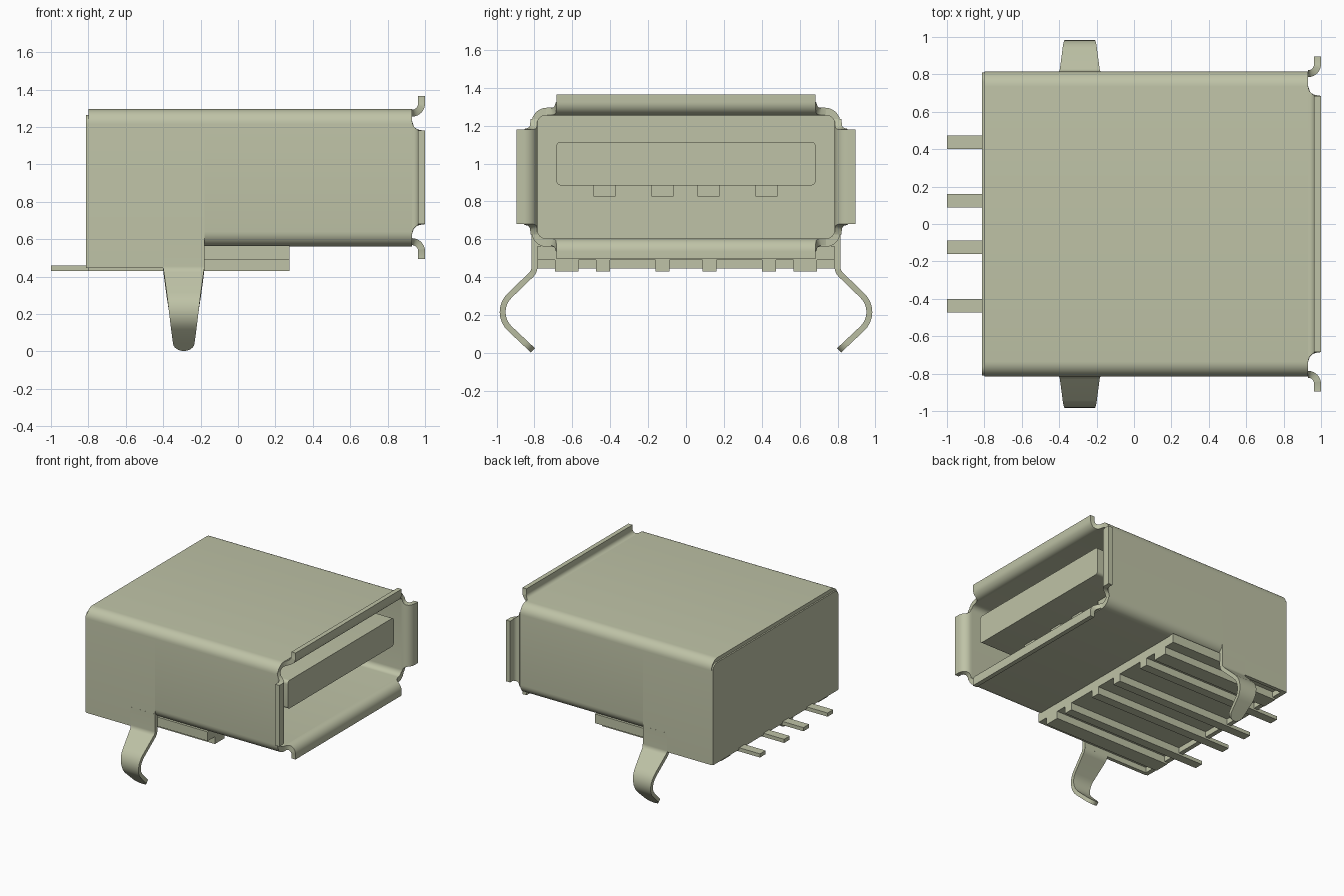
import bpy, bmesh, math
from mathutils import Vector

cube = bpy.data.objects.get("Cube")
if cube:
    bpy.data.objects.remove(cube, do_unlink=True)

metal = bpy.data.materials.new("pale olive grey")
metal.use_nodes = True
COLOUR = (0.52, 0.545, 0.385, 1)
metal.diffuse_color = COLOUR
metal.node_tree.nodes["Principled BSDF"].inputs["Base Color"].default_value = COLOUR


def finish(name, bm):
    bmesh.ops.recalc_face_normals(bm, faces=bm.faces[:])
    mesh = bpy.data.meshes.new(name)
    bm.to_mesh(mesh)
    bm.free()
    mesh.materials.append(metal)
    obj = bpy.data.objects.new(name, mesh)
    bpy.context.collection.objects.link(obj)
    bpy.ops.object.select_all(action='DESELECT')
    obj.select_set(True)
    bpy.context.view_layer.objects.active = obj
    bpy.ops.object.shade_smooth_by_angle(angle=math.radians(35))
    return obj


def loft(name, rings, caps=True):
    """Skin a list of matching closed rings; without caps the last joins the first."""
    bm = bmesh.new()
    rows = [[bm.verts.new(p) for p in ring] for ring in rings]
    n = len(rows[0])
    pairs = list(zip(rows, rows[1:]))
    if not caps:
        pairs.append((rows[-1], rows[0]))
    for a, b in pairs:
        for i in range(n):
            j = (i + 1) % n
            bm.faces.new((a[i], a[j], b[j], b[i]))
    if caps:
        bm.faces.new(rows[0])
        bm.faces.new(rows[-1])
    return finish(name, bm)


def prism(name, profile, x0, x1):
    return loft(name, [[(x, y, z) for y, z in profile] for x in (x0, x1)])


def box(name, x0, x1, y0, y1, z0, z1):
    return prism(name, [(y0, z0), (y1, z0), (y1, z1), (y0, z1)], x0, x1)


def fillet(points, radius, closed=False, steps=8):
    """Round the corners of a 2D path."""
    pts = [Vector(p) for p in points]
    n = len(pts)
    out = []
    for i, p in enumerate(pts):
        r = radius[i] if isinstance(radius, (list, tuple)) else radius
        if r == 0 or (not closed and i in (0, n - 1)):
            out.append(tuple(p))
            continue
        a, b = (pts[i - 1] - p).normalized(), (pts[(i + 1) % n] - p).normalized()
        half = a.angle(b) / 2
        centre = p + (a + b).normalized() * r / math.sin(half)
        t = r / math.tan(half)
        u, v = p + a * t - centre, p + b * t - centre
        sweep = math.pi - 2 * half
        for k in range(steps + 1):
            f = k / steps
            d = (u * math.sin((1 - f) * sweep) + v * math.sin(f * sweep)) / math.sin(sweep)
            out.append(tuple(centre + d))
    return out


def rect(hw, z0, z1, r):
    return fillet([(-hw, z0), (hw, z0), (hw, z1), (-hw, z1)], r, closed=True)


# Shell: closed tube at the mouth
outer, inner = rect(0.815, 0.56, 1.295, 0.08), rect(0.785, 0.605, 1.255, 0.045)
loft("shell_front", [[(x, y, z) for y, z in prof] for prof, x in
                     ((outer, -0.18), (outer, 0.93), (inner, 0.93), (inner, -0.18))], caps=False)

# Shell: open-bottomed rear with side skirts
over = fillet([(-0.815, 0.445), (-0.815, 1.295), (0.815, 1.295), (0.815, 0.445)], 0.08)
under = fillet([(0.785, 0.445), (0.785, 1.255), (-0.785, 1.255), (-0.785, 0.445)], 0.045)
prism("shell_rear", over + under, -0.80, -0.18)

# Back plate
back = fillet([(-0.81, 0.445), (-0.81, 1.265), (0.81, 1.265), (0.81, 0.445)], 0.05)
prism("back_plate", back, -0.812, -0.775)


# Flared lips around the mouth, with rounded notches at their ends
def lip(name, half_width, place):
    stations = [(0.93 + r * math.sin(a), 0.07 - r * math.cos(a), 0.93 + q * math.sin(a), 0.07 - q * math.cos(a))
                for a in [k * math.pi / 20 for k in range(11)] for r, q in [(0.07, 0.033)]]
    stations.append((1.0, 0.11, 0.963, 0.11))

    def width(x):
        d = min(0.055, max(0, 0.985 - x))
        return half_width + 0.055 - math.sqrt(0.055 ** 2 - d ** 2)

    rings = []
    for xi, oi, xo, oo in stations:
        w = width(xi)
        v = width(xo) if oo < 0.07 else w
        rings.append([place(xi, oi, -w), place(xi, oi, w), place(xo, oo, v), place(xo, oo, -v)])
    loft(name, rings)


lip("top_lip", 0.685, lambda x, o, w: (x, w, 1.255 + o))
lip("bottom_lip", 0.685, lambda x, o, w: (x, w, 0.605 - o))
lip("left_lip", 0.25, lambda x, o, w: (x, 0.785 + o, 0.93 + w))
lip("right_lip", 0.25, lambda x, o, w: (x, -0.785 - o, 0.93 + w))

# Insulator: rear block, tongue and base plate
box("insulator_block", -0.78, -0.18, -0.785, 0.785, 0.49, 1.255)
prism("tongue", rect(0.685, 0.885, 1.115, 0.025), -0.2, 0.93)
box("base_plate", -0.78, 0.275, -0.785, 0.785, 0.49, 0.565)

# Contacts under the tongue
for i, y in enumerate((-0.43, -0.125, 0.12, 0.425)):
    box(f"contact_{i + 1}", -0.2, 0.66, y - 0.058, y + 0.058, 0.825, 0.89)

# Base ribs, with solder pins running out at the back
for i, y in enumerate((-0.437, -0.125, 0.125, 0.437)):
    box(f"rib_{i + 1}", -0.81, 0.275, y - 0.037, y + 0.037, 0.43, 0.50)
    box(f"pin_{i + 1}", -1.0, -0.80, y - 0.036, y + 0.036, 0.43, 0.46)
for side, s in (("left", 1), ("right", -1)):
    y0, y1 = sorted((s * 0.567, s * 0.692))
    box(f"{side}_edge_rib", -0.80, 0.275, y0, y1, 0.43, 0.50)

# Spring board-lock legs: a bent strip, tapered to a rounded tip
path = [Vector(p) for p in fillet([(0.80, 0.60), (0.80, 0.43), (1.022, 0.215), (0.852, 0.055)],
                                  [0, 0.06, 0.12, 0])]
tip_dir = (path[-1] - path[-2]).normalized()
TIP = 0.06
path += [path[-1] + tip_dir * TIP * math.sin(k * math.pi / 16) for k in range(1, 9)]
for side, s in (("left", 1), ("right", -1)):
    rings = []
    for i, p in enumerate(path):
        d = (path[min(i + 1, len(path) - 1)] - path[max(i - 1, 0)]).normalized()
        n = Vector((-d.y, d.x)) * 0.0155
        hw = 0.057 + 0.053 * min(1, max(0, (p.y - 0.05) / 0.39))
        k = i - (len(path) - 9)
        if k > 0:
            hw = max(0.006, 0.057 * math.cos(k * math.pi / 16))
        a, b = p + n, p - n
        rings.append([(-0.29 - hw, s * a.x, a.y), (-0.29 + hw, s * a.x, a.y),
                      (-0.29 + hw, s * b.x, b.y), (-0.29 - hw, s * b.x, b.y)])
    loft(f"{side}_spring_leg", rings)
